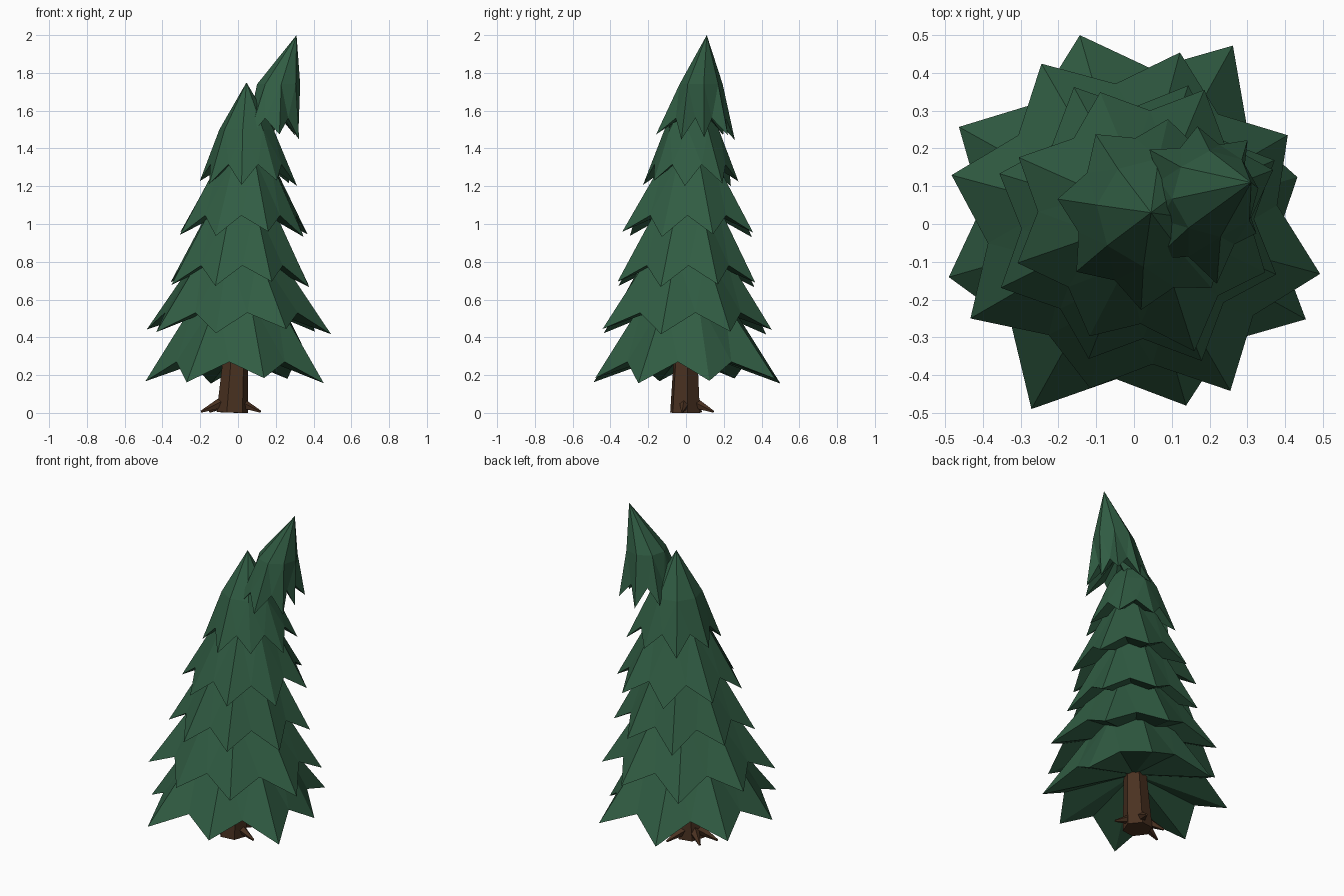
import bpy, bmesh, math
from mathutils import Vector

cube = bpy.data.objects.get("Cube")
if cube:
    bpy.data.objects.remove(cube, do_unlink=True)


def material(name, rgb):
    m = bpy.data.materials.new(name)
    m.diffuse_color = (*rgb, 1)
    m.use_nodes = True
    m.node_tree.nodes["Principled BSDF"].inputs["Base Color"].default_value = (*rgb, 1)
    return m


GREEN = material("needle green", (0.030, 0.108, 0.056))
BROWN = material("bark brown", (0.068, 0.031, 0.015))


def finish(bm, name, mat):
    bmesh.ops.recalc_face_normals(bm, faces=bm.faces)
    me = bpy.data.meshes.new(name)
    bm.to_mesh(me)
    bm.free()
    me.materials.append(mat)
    ob = bpy.data.objects.new(name, me)
    bpy.context.collection.objects.link(ob)
    return ob


def around(center, radius, degrees, z):
    a = math.radians(degrees)
    return (center[0] + radius * math.cos(a), center[1] + radius * math.sin(a), z)


def branch_tier(name, center, z, start, radii, top, top_radius, apex, notch=0.78, lift=0.1):
    """Closed star-shaped skirt: drooping tips, raised notches, a shoulder ring and an apex."""
    bm = bmesh.new()
    n = len(radii)
    step = 360 / n
    tips, notches, ring = [], [], []
    for i, r in enumerate(radii):
        a = start + i * step
        r_notch = notch * (r + radii[(i + 1) % n]) / 2
        tips.append(bm.verts.new(around(center, r, a, z + 0.015 * math.sin(2.4 * i))))
        notches.append(bm.verts.new(around(center, r_notch, a + step / 2, z + lift)))
        ring.append(bm.verts.new(around(top, top_radius, a, top[2])))
    peak = bm.verts.new(apex)
    under = bm.verts.new((center[0], center[1], z + lift + 0.07))
    for i in range(n):
        j = (i + 1) % n
        for face in ((ring[i], tips[i], notches[i]), (notches[i], tips[j], ring[j]),
                     (ring[i], notches[i], ring[j]), (ring[i], ring[j], peak),
                     (tips[i], under, notches[i]), (notches[i], under, tips[j])):
            bm.faces.new(face)
    return finish(bm, name, GREEN)


# Branch tiers, from the ground up
branch_tier("branch_tier_1", (0, 0), 0.17, 16, [.45, .54, .52, .53, .51, .56, .50, .52],
            (0, 0, 0.60), 0.23, (0, 0, 0.75))
branch_tier("branch_tier_2", (0, 0), 0.43, 30, [.47, .47, .49, .50, .50, .45, .51, .51],
            (0, 0, 0.85), 0.21, (0, 0, 1.0))
branch_tier("branch_tier_3", (0.01, 0), 0.68, 25, [.40, .39, .40, .39, .40, .38, .40, .39],
            (0.02, 0.01, 1.10), 0.17, (0.02, 0.01, 1.2))
branch_tier("branch_tier_4", (0.03, 0.02), 0.945, 20, [.36, .37, .35, .37, .36, .35, .38, .35],
            (0.04, 0.02, 1.35), 0.14, (0.05, 0.02, 1.5))
branch_tier("branch_tier_5", (0.055, 0.03), 1.215, 37, [.27, .25, .26, .26, .26, .26, .25, .26],
            (0.045, 0.03, 1.50), 0.145, (0.045, 0.03, 1.75), 0.8)
# Leaning crown
branch_tier("crown", (0.19, 0.08), 1.46, 7, [.13, .18, .18, .19, .15, .22, .24, .17],
            (0.215, 0.08, 1.74), 0.115, (0.31, 0.11, 2.0), 0.75)


def spike(name, base, tip, r_base, r_tip, sides):
    """Tapered flat-sided prism between two points."""
    bm = bmesh.new()
    base, tip = Vector(base), Vector(tip)
    bmesh.ops.create_cone(bm, cap_ends=True, segments=sides, radius1=r_base,
                          radius2=r_tip, depth=(tip - base).length)
    rot = (tip - base).to_track_quat("Z", "Y").to_matrix().to_4x4()
    rot.translation = (base + tip) / 2
    bm.transform(rot)
    # Flatten whatever reaches the ground
    for v in bm.verts:
        v.co.z = max(v.co.z, 0)
    return finish(bm, name, BROWN)


# Trunk and roots
spike("trunk", (-0.03, -0.005, 0), (0.0, 0, 0.5), 0.084, 0.055, 6)
roots = {"left": (0.12, -0.02), "right": (-0.195, -0.03),
         "back": (0.03, 0.145), "back_right": (-0.15, 0.08)}
for side, (x, y) in roots.items():
    spike("root_" + side, (-0.03 + x * 0.2, y * 0.2, 0.06), (x, y, 0.006), 0.035, 0.006, 5)
